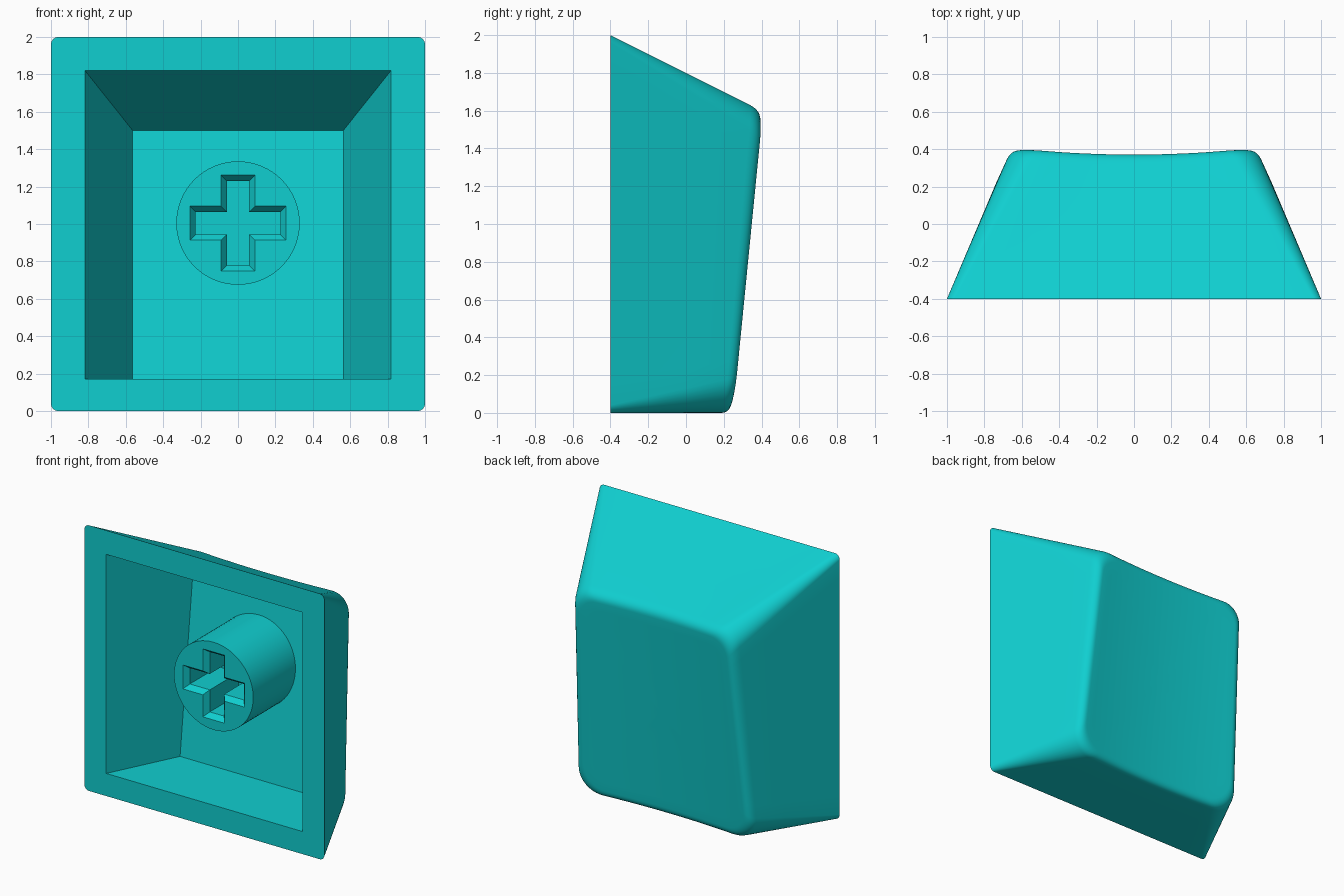
import bpy, bmesh
from math import sin, cos, pi
from mathutils import Vector

if "Cube" in bpy.data.objects:
    bpy.data.objects.remove(bpy.data.objects["Cube"], do_unlink=True)

RIM_Y = -0.4

teal = bpy.data.materials.new("turquoise plastic")
teal.use_nodes = True
teal.diffuse_color = (0.005, 0.62, 0.63, 1)
teal.node_tree.nodes["Principled BSDF"].inputs["Base Color"].default_value = teal.diffuse_color


def finish(bm, name):
    bmesh.ops.recalc_face_normals(bm, faces=bm.faces)
    mesh = bpy.data.meshes.new(name)
    bm.to_mesh(mesh)
    bm.free()
    obj = bpy.data.objects.new(name, mesh)
    bpy.context.collection.objects.link(obj)
    mesh.materials.append(teal)
    bpy.ops.object.select_all(action="DESELECT")
    obj.select_set(True)
    bpy.context.view_layer.objects.active = obj
    bpy.ops.object.shade_smooth_by_angle(angle=pi / 6)
    return obj


def add_ring(bm, points):
    return [bm.verts.new(p) for p in points]


def bridge(bm, a, b):
    n = len(a)
    for i in range(n):
        j = (i + 1) % n
        bm.faces.new((a[i], a[j], b[j], b[i]))


def fill_between(bm, outer, inner):
    edges = []
    for ring in (outer, inner):
        for i, v in enumerate(ring):
            w = ring[(i + 1) % len(ring)]
            edges.append(bm.edges.get((v, w)) or bm.edges.new((v, w)))
    bmesh.ops.triangle_fill(bm, edges=edges, use_beauty=True)


def rounded_rect(hx, z0, z1, r_low, r_high, arc=10, straight=14):
    """Outline in (x, z) with evenly split straight sides."""
    corners = [(hx, z1, r_high, 0), (-hx, z1, r_high, 1),
               (-hx, z0, r_low, 2), (hx, z0, r_low, 3)]
    arcs = []
    for x, z, r, q in corners:
        cx = x - r if x > 0 else x + r
        cz = z - r if z == z1 else z + r
        arcs.append([Vector((cx + r * cos((q + k / arc) * pi / 2),
                             cz + r * sin((q + k / arc) * pi / 2))) for k in range(arc + 1)])
    pts = []
    for i, a in enumerate(arcs):
        nxt = arcs[(i + 1) % 4][0]
        pts += a + [a[-1].lerp(nxt, k / straight) for k in range(1, straight)]
    return pts


def dish(x, z):
    """Tilted, cylindrically scooped touch surface."""
    return 0.245 + 0.104 * z - 0.035 * (1 - (x / 0.64) ** 2)


# Outer cap: drafted sides, rounded shoulder and scooped touch surface
bm = bmesh.new()
base = [Vector((p.x, RIM_Y, p.y)) for p in rounded_rect(1, 0, 2, 0.04, 0.04)]
top = []
for p in rounded_rect(1, 0, 1.6, 0.19, 0.14):
    # keep corner arcs round while the width follows the side draft
    half = 1 - 0.43 * (0.645 + 0.104 * p.y)
    x = (abs(p.x) - 1 + half) * (1 if p.x > 0 else -1) if abs(p.x) > 0.8 else p.x * (half - 0.2) / 0.8
    top.append(Vector((x, dish(x, p.y), p.y)))


def inset(p, s):
    x, z = p.x * s, 0.8 + (p.z - 0.8) * s
    return Vector((x, dish(x, z), z))


rim = add_ring(bm, base)
rings = [rim]
for t in (0.3, 0.6):
    rings.append(add_ring(bm, [b.lerp(p, t) for b, p in zip(base, top)]))
STEPS = 8
for k in range(STEPS + 1):
    t = k / STEPS
    rings.append(add_ring(bm, [
        b.lerp(p, 0.92).lerp(p, t).lerp(p.lerp(inset(p, 0.93), t), t)
        for b, p in zip(base, top)]))
for s in (0.85, 0.75, 0.6, 0.45, 0.3, 0.15):
    rings.append(add_ring(bm, [inset(p, s) for p in top]))
for a, b in zip(rings, rings[1:]):
    bridge(bm, a, b)
centre = bm.verts.new((0, dish(0, 0.8), 0.8))
last = rings[-1]
for i, v in enumerate(last):
    bm.faces.new((v, last[(i + 1) % len(last)], centre))

# Inner cavity with sloping walls and tilted floor
def floor_y(z):
    return 0.115 + 0.115 * (z - 0.17)


def rect(h, z0, z1):
    return [(h, z1), (-h, z1), (-h, z0), (h, z0)]


mouth = add_ring(bm, [(x, RIM_Y, z) for x, z in rect(0.818, 0.17, 1.82)])
floor = add_ring(bm, [(x, floor_y(z), z) for x, z in rect(0.563, 0.17, 1.5)])
bridge(bm, mouth, floor)
bm.faces.new(floor)
fill_between(bm, rim, mouth)
finish(bm, "cap_shell")

# Mounting stem: round post with a chamfered cross socket
STEM_Z, STEM_R, STEM_Y = 1.005, 0.33, -0.29
SEGMENTS = 64


def circle(y):
    ring = []
    for k in range(SEGMENTS):
        a = 2 * pi * k / SEGMENTS
        z = STEM_Z + STEM_R * sin(a)
        ring.append((STEM_R * cos(a), floor_y(z) + 0.01 if y is None else y, z))
    return ring


def cross(y, shrink):
    w, l = 0.09 - shrink, 0.256 - shrink
    quarter = [(l, -w), (l, w), (w, w)]
    pts = []
    for q in range(4):
        for x, z in quarter:
            for _ in range(q):
                x, z = -z, x
            pts.append((x, y, STEM_Z + z))
    return pts


bm = bmesh.new()
front = add_ring(bm, circle(STEM_Y))
back = add_ring(bm, circle(None))
bridge(bm, front, back)
bm.faces.new(back)
sockets = [add_ring(bm, cross(STEM_Y + depth, shrink))
           for depth, shrink in ((0, 0), (0.04, 0.03), (0.38, 0.03))]
for a, b in zip(sockets, sockets[1:]):
    bridge(bm, a, b)
bm.faces.new(sockets[-1])
fill_between(bm, front, sockets[0])
finish(bm, "mounting_stem")
